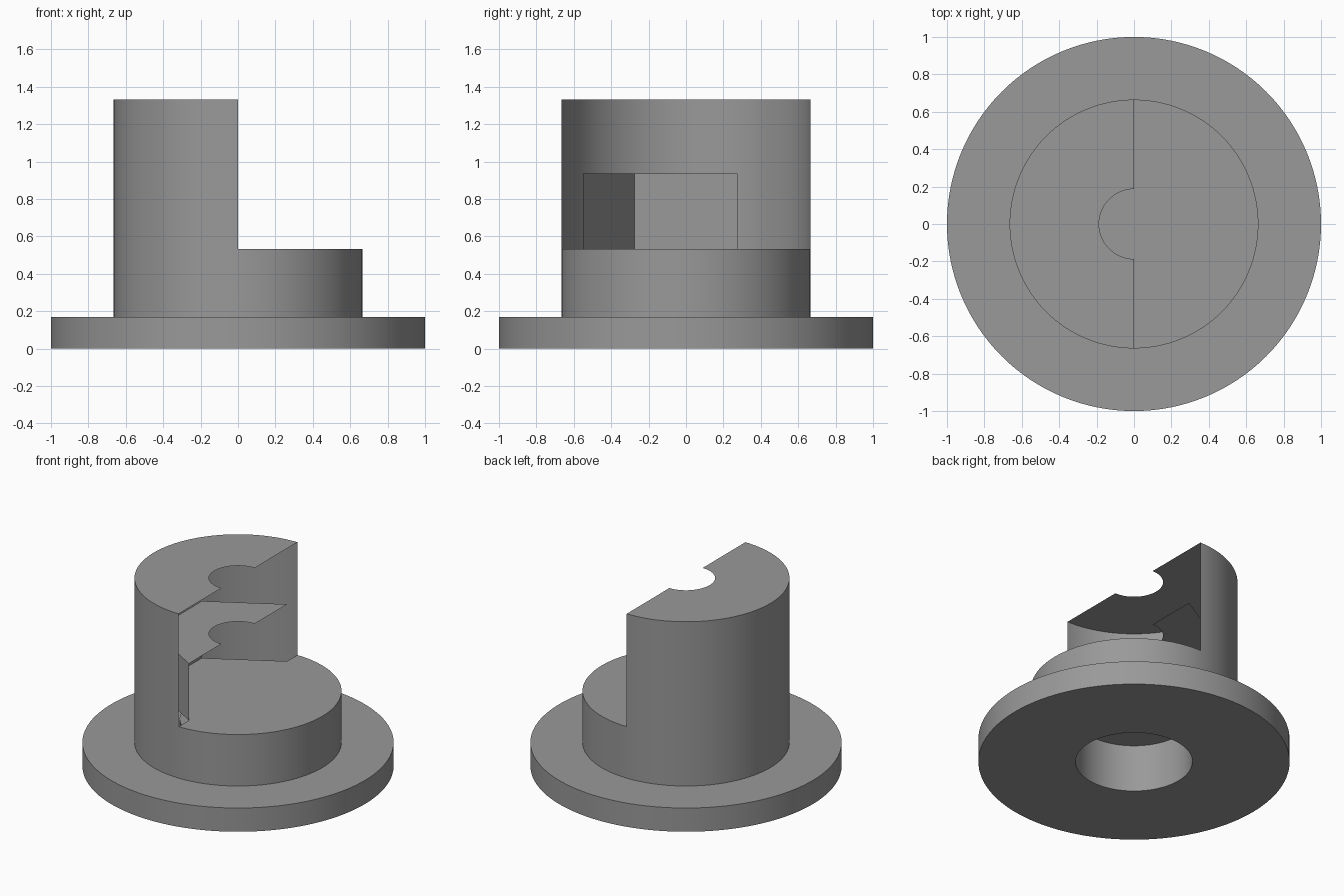
import bpy, bmesh, math

if "Cube" in bpy.data.objects:
    bpy.data.objects.remove(bpy.data.objects["Cube"])

grey = bpy.data.materials.new("plain_grey")
grey.diffuse_color = (0.32, 0.32, 0.32, 1)
grey.use_nodes = True
grey.node_tree.nodes["Principled BSDF"].inputs["Base Color"].default_value = grey.diffuse_color
SEG = 128
FLOOR, TOP = 0.533, 1.333


def link(name, bm):
    bmesh.ops.recalc_face_normals(bm, faces=bm.faces)
    mesh = bpy.data.meshes.new(name)
    bm.to_mesh(mesh)
    bm.free()
    ob = bpy.data.objects.new(name, mesh)
    bpy.context.collection.objects.link(ob)
    return ob


def prism(name, outline, z0, z1):
    """Vertical extrusion of a plan outline."""
    bm = bmesh.new()
    face = bm.faces.new([bm.verts.new((x, y, z0)) for x, y in outline])
    ext = bmesh.ops.extrude_face_region(bm, geom=[face])["geom"]
    bmesh.ops.translate(bm, vec=(0, 0, z1 - z0),
                        verts=[v for v in ext if isinstance(v, bmesh.types.BMVert)])
    return link(name, bm)


def ring(radius, sides, start=0.0):
    return [(radius * math.cos(start + 2 * math.pi * i / sides),
             radius * math.sin(start + 2 * math.pi * i / sides)) for i in range(sides)]


def lathe(name, profile):
    """Revolve (radius, z) points around z, closing both ends with a disc."""
    bm = bmesh.new()
    rings = [[bm.verts.new((x, y, z)) for x, y in ring(r, SEG)] for r, z in profile]
    for a, b in zip(rings, rings[1:]):
        for i in range(SEG):
            j = (i + 1) % SEG
            bm.faces.new((a[i], a[j], b[j], b[i]))
    bm.faces.new(rings[0])
    bm.faces.new(rings[-1])
    return link(name, bm)


# Flanged body with a blind socket underneath
body = lathe("flanged_body", [(0.375, 0.335), (0.375, 0), (1, 0), (1, 0.168),
                              (0.665, 0.168), (0.665, TOP)])
body.data.materials.append(grey)

# Cutters: open half, hexagonal nut pocket, bolt bore
cutters = [
    prism("half_cutter", [(0, -1.2), (1.2, -1.2), (1.2, 1.2), (0, 1.2)], FLOOR, 1.6),
    prism("hex_pocket_cutter", ring(0.55, 6, math.pi / 2), FLOOR, 0.937),
    prism("bore_cutter", ring(0.187, 64), 0.8, 1.6),
]
bpy.context.view_layer.objects.active = body
body.select_set(True)
for cutter in cutters:
    mod = body.modifiers.new(cutter.name, "BOOLEAN")
    mod.operation = "DIFFERENCE"
    mod.solver = "EXACT"
    mod.object = cutter
    bpy.ops.object.modifier_apply(modifier=mod.name)
for cutter in cutters:
    bpy.data.objects.remove(cutter)

# Merge leftover coplanar seams, then smooth the round walls
bm = bmesh.new()
bm.from_mesh(body.data)
bmesh.ops.remove_doubles(bm, verts=bm.verts, dist=0.0001)
bmesh.ops.dissolve_limit(bm, angle_limit=math.radians(0.5), verts=bm.verts, edges=bm.edges)
bm.to_mesh(body.data)
bm.free()
bpy.ops.object.shade_smooth_by_angle(angle=math.radians(30))
